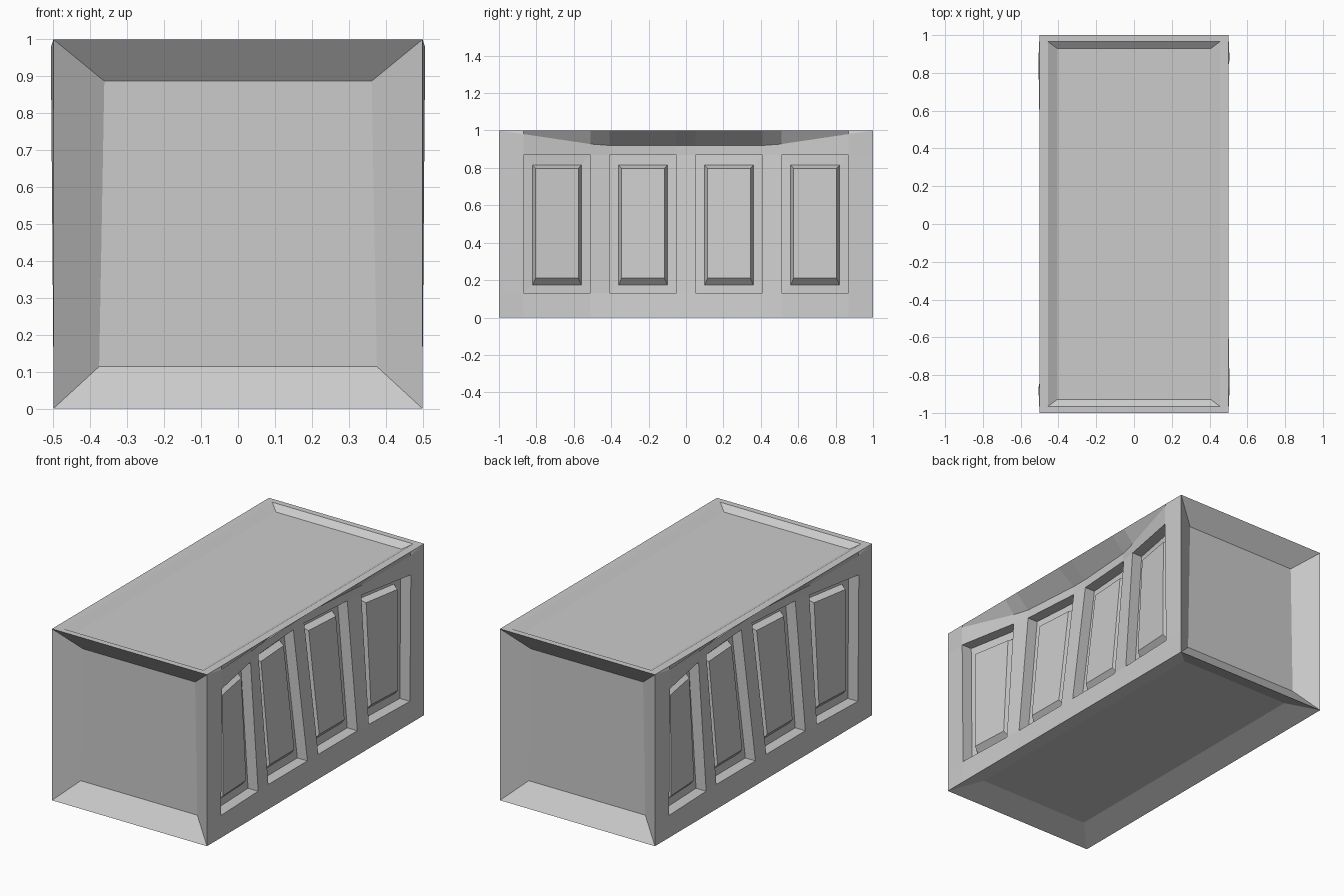
import bpy
import bmesh
from math import pi

if "Cube" in bpy.data.objects:
    bpy.data.objects.remove(bpy.data.objects["Cube"])

HALF_W, HALF_L, H = 0.5, 1.0, 1.0


def make_object(name, faces, turn=0.0):
    """Build a mesh from faces given as point lists, welding shared corners."""
    bm = bmesh.new()
    for pts in faces:
        bm.faces.new([bm.verts.new(p) for p in pts])
    bmesh.ops.remove_doubles(bm, verts=bm.verts, dist=0.0002)
    me = bpy.data.meshes.new(name)
    bm.to_mesh(me)
    bm.free()
    ob = bpy.data.objects.new(name, me)
    ob.rotation_euler.z = turn
    bpy.context.collection.objects.link(ob)
    return ob


def stepped(rings):
    """Quads between successive four-point rings, capped by the last one."""
    faces = []
    for a, b in zip(rings, rings[1:]):
        for i in range(4):
            j = (i + 1) % 4
            faces.append([a[i], a[j], b[j], b[i]])
    return faces + [rings[-1]]


def rect(u0, u1, v0, v1):
    return [(u0, v0), (u1, v0), (u1, v1), (u0, v1)]


def lerp_table(table, t):
    for (a, va), (b, vb) in zip(table, table[1:]):
        if t <= b:
            return va + (vb - va) * (t - a) / (b - a)
    return table[-1][1]


# Dented side wall: inward offset along its upper and lower edges
UPPER = [(0, -0.11), (0.05, -0.108), (0.41, -0.082), (0.51, -0.062),
         (0.87, 0.006), (1, 0)]
LOWER = [(0, -0.017), (0.41, -0.017), (0.51, -0.013), (0.87, 0), (1, 0)]
FRAME_Z = (0.13, 0.87)


def wall_point(y, z, depth=0.0):
    up, low = lerp_table(UPPER, abs(y)), lerp_table(LOWER, abs(y))
    rows = [(0, 0), (FRAME_Z[0], low), (FRAME_Z[1], up), (1, up)]
    return (HALF_W + lerp_table(rows, z) - depth, y, z)


def column(y):
    """Points up the wall at y, ending with the overhanging top lip."""
    lip = H - 0.08 * min(1, (1 - abs(y)) / 0.54)
    return [wall_point(y, z) for z in (0, *FRAME_Z, lip)] + [(HALF_W, y, H)]


def side_faces():
    ys = [-1, -0.87, -0.51, -0.41, -0.05, 0.05, 0.41, 0.51, 0.87, 1]
    faces = []
    for k, (y0, y1) in enumerate(zip(ys, ys[1:])):
        a, b = column(y0), column(y1)
        for r in range(4):
            if r == 1 and k % 2 == 1:
                # sunken frame holding a raised bevelled panel
                z0, z1 = FRAME_Z
                steps = [(0, 0, 0, 0), (0, 0, 0, 0.065),
                         (0.05, 0.045, 0.055, 0.065),
                         (0.065, 0.08, 0.072, 0.03)]
                faces += stepped([
                    [wall_point(y, z, d) for y, z in
                     rect(y0 + m, y1 - m, z0 + lo, z1 - hi)]
                    for m, lo, hi, d in steps])
            else:
                faces.append([a[r], b[r], b[r + 1], a[r + 1]])
    return faces


# Side walls
for name, turn in (("right_side_wall", 0), ("left_side_wall", pi)):
    make_object(name, side_faces(), turn)

# End walls: sloped frame around a sunken panel
outer = [(x, -HALF_L, z) for x, z in rect(-HALF_W, HALF_W, 0, H)]
inner = [(x, -0.912, z) for x, z in
         ((-0.376, 0.114), (0.376, 0.114), (0.362, 0.887), (-0.362, 0.887))]
for name, turn in (("front_end_wall", 0), ("back_end_wall", pi)):
    make_object(name, stepped([outer, inner]), turn)

# Top: narrow flat rim and shallow tray
make_object("top_panel", stepped([
    [(x, y, z) for x, y in rect(-w, w, -l, l)]
    for w, l, z in ((HALF_W, HALF_L, H), (0.455, 0.965, H), (0.405, 0.928, 0.97))]))

# Bottom: sloped border up to a sunken floor
make_object("bottom_panel", stepped([
    [(x, y, z) for x, y in reversed(rect(-w, w, -l, l))]
    for w, l, z in ((HALF_W, HALF_L, 0), (0.36, 0.86, 0.055))]))
